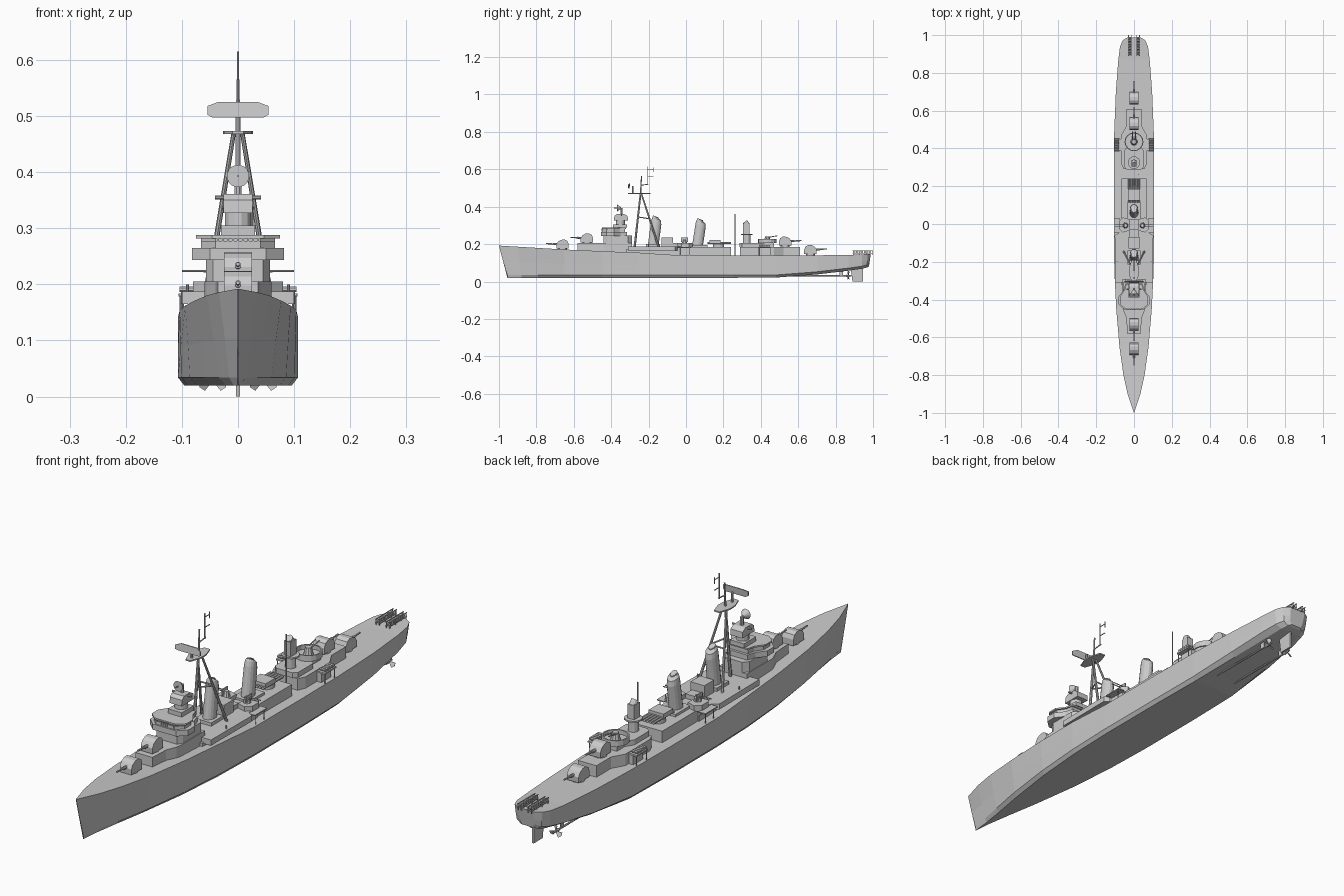
import bpy, bmesh, math
from mathutils import Vector

def finish(name, bm):
    bmesh.ops.recalc_face_normals(bm, faces=bm.faces)
    me = bpy.data.meshes.new(name)
    bm.to_mesh(me)
    bm.free()
    ob = bpy.data.objects.new(name, me)
    bpy.context.collection.objects.link(ob)
    return ob

def loft(name, rings):
    bm = bmesh.new()
    vs = [[bm.verts.new(p) for p in r] for r in rings]
    n = len(rings[0])
    for a, b in zip(vs, vs[1:]):
        for i in range(n):
            j = (i + 1) % n
            bm.faces.new((a[i], a[j], b[j], b[i]))
    bm.faces.new(vs[0])
    bm.faces.new(vs[-1])
    return finish(name, bm)

def box(name, x0, x1, y0, y1, z0, z1):
    q = [(x0, y0), (x1, y0), (x1, y1), (x0, y1)]
    return loft(name, [[(x, y, z) for x, y in q] for z in (z0, z1)])

def plan(name, half, z0, z1, grow=1.0):
    """Symmetric top-view outline (half, x>0) raised from z0 to z1."""
    pts = half + [(-x, y) for x, y in reversed(half)]
    return loft(name, [[(x, y, z0) for x, y in pts], [(x * grow, y, z1) for x, y in pts]])

def side(name, pts, x0, x1):
    """Side-view outline (y, z) extruded across x."""
    return loft(name, [[(x, y, z) for y, z in pts] for x in (x0, x1)])

def rod(name, a, b, r, r2=None, n=8):
    a, b = Vector(a), Vector(b)
    q = (b - a).to_track_quat('Z', 'Y')
    rings = []
    for c, rad in ((a, r), (b, r if r2 is None else r2)):
        rings.append([c + q @ Vector((rad * math.cos(t), rad * math.sin(t), 0))
                      for t in [2 * math.pi * (i + .5) / n for i in range(n)]])
    return loft(name, rings)

def tub(name, x, y, z0, z1, r, n=12):
    """Open round gun tub with a wall."""
    rr = [(r, z0), (r, z1), (r * .9, z1), (r * .9, z0 + .006)]
    return loft(name, [[(x + a * math.cos(2 * math.pi * i / n), y + a * math.sin(2 * math.pi * i / n), z)
                        for i in range(n)] for a, z in rr])

# Hull: y deck, y keel, deck half width, side half width, bottom half width, deck z, bottom z
stations = [(-1, -.955, .001, .001, .0005, .192, .02), (-.9, -.88, .034, .016, .008, .186, .02),
            (-.8, -.79, .056, .034, .022, .180, .02), (-.65, -.65, .077, .060, .046, .171, .02),
            (-.45, -.45, .094, .086, .074, .162, .02), (-.25, -.25, .104, .101, .09, .154, .02),
            (-.05, -.05, .107, .107, .096, .141, .02), (.25, .25, .107, .107, .096, .14, .02),
            (.48, .48, .105, .105, .092, .14, .021), (.7, .7, .096, .095, .075, .14, .038),
            (.87, .87, .083, .08, .055, .142, .058), (.94, .94, .074, .068, .045, .145, .068),
            (.972, .968, .06, .053, .035, .147, .075), (.988, .978, .035, .03, .02, .148, .08)]
rings = []
for yd, yk, wd, ws, wb, zd, zb in stations:
    zm = zb + (zd - zb) * .5
    half = [(wb, yk, zb), (ws, yk, zb + .014), ((ws * .6 + wd * .4), (yd + yk) / 2, zm), (wd, yd, zd)]
    rings.append(half + [(-x, y, z) for x, y, z in reversed(half)])
loft("hull", rings)

# Rudder, shafts, propellers
side("rudder", [(.88, .075), (.945, .075), (.945, 0), (.89, 0)], -.004, .004)
for s in (-1, 1):
    x = s * .045
    rod("propeller_shaft", (x, .55, .03), (x, .875, .03), .004)
    rod("propeller_hub", (x, .855, .03), (x, .885, .03), .007, .003)
    box("shaft_strut", x - .002, x + .002, .82, .84, .03, .065)
    for k in range(3):
        a = math.radians(90 + 120 * k)
        d, e = Vector((math.cos(a), 0, math.sin(a))), Vector((-math.sin(a), .5, math.cos(a)))
        c = Vector((x, .868, .03))
        ring = [c + d * .004 + e * .003, c + d * .022 + e * .01, c + d * .027, c + d * .022 - e * .01, c + d * .004 - e * .003]
        loft("propeller_blade", [[p + Vector((0, o, 0)) for p in ring] for o in (-.001, .001)])

# Superstructure decks
fore = [(.036, -.58), (.04, -.50), (.056, -.46), (.06, -.44), (.06, -.29)]
plan("forward_deckhouse", fore, .15, .205)
plan("forecastle_side_deck", [(.1, -.31), (.102, -.06), (.078, -.045), (.075, .02)], .165, .187)
plan("inner_deckhouse", [(.07, -.32), (.07, .02)], .135, .17)
plan("midship_deckhouse", [(.065, 0), (.065, .24)], .135, .185)
plan("aft_deckhouse", [(.055, .29), (.068, .32), (.068, .47), (.04, .52), (.04, .61)], .135, .185)
plan("aft_upper_house", [(.035, .285), (.05, .3), (.05, .39), (.03, .42), (.03, .47)], .185, .205)

# Bridge
plan("bridge_block", [(.045, -.44), (.057, -.42), (.057, -.31), (.04, -.29)], .2, .245)
plan("bridge_wings", [(.05, -.455), (.082, -.425), (.082, -.385), (.055, -.35), (.045, -.315)], .243, .265)
plan("bridge_wall", [(.04, -.45), (.066, -.425), (.066, -.385), (.045, -.355), (.04, -.325)], .265, .277)
plan("bridge_roof", [(.046, -.45), (.075, -.425), (.075, -.385), (.05, -.35), (.042, -.32)], .282, .288)
plan("bridge_window_band", [(.04, -.445), (.066, -.42), (.066, -.385), (.045, -.355), (.04, -.325)], .277, .282)
for i in range(-4, 5):
    box("window_post", i * .009 - .0015, i * .009 + .0015, -.452, -.445, .268, .284)
plan("director_base", [(.03, -.39), (.03, -.315)], .288, .305)
rod("director_pedestal", (0, -.35, .3), (0, -.35, .328), .024, n=12)
side("director_house", [(-.385, .327), (-.31, .327), (-.312, .35), (-.33, .361), (-.37, .361), (-.383, .35)], -.026, .026)
rod("rangefinder", (-.041, -.345, .355), (.041, -.345, .355), .004)
rod("dish_support", (0, -.345, .36), (0, -.345, .392), .007)
rod("radar_dish", (0, -.348, .393), (0, -.37, .393), .005, .02, 16)
rod("dish_feed", (0, -.36, .393), (0, -.385, .393), .002)

# Main guns
def turret(name, y, z, d):
    prof = [(.033, .004), (.034, .026), (.024, .042), (.008, .051), (-.012, .052), (-.026, .044), (-.033, .028), (-.033, .004)]
    side(name, [(y + d * u, z + v) for u, v in prof], -.025, .025)
    rod(name + "_base", (0, y, z - .012), (0, y, z + .006), .024, n=16)
    rod(name + "_barrel", (0, y + d * .03, z + .028), (0, y + d * .088, z + .031), .0035)
    rod(name + "_sleeve", (0, y + d * .03, z + .028), (0, y + d * .05, z + .029), .006)
turret("bow_gun", -.66, .172, -1)
turret("upper_bow_gun", -.53, .205, -1)
turret("upper_stern_gun", .53, .188, 1)
turret("stern_gun", .665, .143, 1)

# Funnels, raked aft with a sloping rounded cap
for name, y, zt in (("forward_funnel", -.177, .335), ("aft_funnel", .06, .32)):
    lv = []
    for z, dy, w, l in ((.18, 0, .024, .029), (zt - .02, .018, .022, .027), (zt, .02, .02, .023), (zt + .009, .016, .014, .015)):
        tilt = -.4 if z > .25 else 0
        pts = [(w * math.cos(2 * math.pi * i / 16), l * math.sin(2 * math.pi * i / 16)) for i in range(16)]
        lv.append([(u, y + dy + v, z + tilt * v) for u, v in pts])
    loft(name, lv)
    c = lv[-1]
    loft(name + "_rim", [[(p[0] * .8, p[1], p[2]) for p in c], [(p[0] * .8, p[1], p[2] + .004) for p in c]])
box("funnel_base", -.035, .035, -.215, -.14, .18, .2)
box("aft_funnel_base", -.035, .035, .02, .115, .18, .195)
box("vent_house", -.03, .03, -.13, -.07, .18, .235)
box("vent_house_low", -.024, .024, -.07, -.03, .18, .205)

# Tripod mast with radar
top = (0, -.243, .47)
rod("mast_pole", (0, -.275, .18), top, .0065, .005)
for s in (-1, 1):
    rod("mast_leg", (s * .055, -.145, .18), (s * .008, -.238, .468), .0055, .004)
    rod("mast_brace", (s * .03, -.19, .335), (0, -.256, .345), .003)
rod("mast_cross_brace", (-.03, -.19, .335), (.03, -.19, .335), .003)
plan("mast_platform", [(.01, -.31), (.025, -.27), (.027, -.235), (.012, -.19)], .468, .473)
rod("top_mast", (0, -.243, .47), (0, -.238, .565), .004, .003)
rod("radar_post", (0, -.285, .47), (0, -.285, .51), .005)
outline = [(-.054, .502), (-.045, .497), (.045, .497), (.054, .502), (.054, .518), (.035, .525), (-.035, .525), (-.054, .518)]
loft("search_radar", [[(x, -.296 + k - 5 * x * x, z) for x, z in outline] for k in (0, .004)])
rod("aerial_arm", (0, -.24, .515), (0, -.2, .52), .0025)
rod("aerial_pole", (0, -.205, .515), (0, -.205, .615), .002)
for z in (.56, .6):
    rod("aerial_crossbar", (0, -.205, z), (0, -.175, z), .0018)
rod("aerial_tip", (0, -.175, .585), (0, -.175, .61), .0018)

# Midship twin guns on sponsons
for s in (-1, 1):
    pl = [(.025, -.035), (.06, -.045), (.08, -.025), (.08, .015), (.06, .035), (.025, .025)]
    loft("midship_gun_platform", [[(s * x, y, z) for x, y in pl] for z in (.182, .205)])
    rod("midship_gun_mount", (s * .045, -.008, .2), (s * .045, -.008, .226), .016, .01, 10)
    for o in (-.014, -.002):
        rod("midship_gun_barrel", (s * .04, o, .223), (s * .1, o, .224), .002)
    box("gun_shield", s * .052 - .002, s * .052 + .002, -.026, .01, .21, .235)
    for y in (-.03, .02):
        rod("platform_post", (s * .098, y, .138), (s * .098, y, .182), .0015)
    box("platform_edge", min(s * .075, s * .105), max(s * .075, s * .105), -.045, .03, .18, .184)

# Torpedo tube bank
rod("tube_turntable", (0, .175, .185), (0, .175, .2), .03, n=16)
for i in range(5):
    x = (i - 2) * .013
    rod("torpedo_tube", (x, .115, .206), (x, .24, .206), .006)
box("tube_shield", -.032, .032, .125, .185, .205, .222)

# Aft director, whip pole and gun tub
rod("aft_director_pedestal", (0, .325, .2), (0, .325, .25), .02, n=12)
rod("aft_director_platform", (0, .325, .248), (0, .325, .254), .033, n=12)
box("aft_director_body", -.014, .014, .305, .34, .254, .31)
rod("aft_director_dish", (0, .33, .3), (0, .315, .32), .014, n=12)
rod("whip_pole", (.025, .262, .135), (.025, .262, .362), .0025)
tub("aft_gun_tub", 0, .435, .205, .228, .05, 16)
rod("aft_gun_mount", (0, .435, .205), (0, .435, .24), .02, .012, 10)
for s in (-1, 1):
    rod("aft_gun_barrel", (s * .008, .435, .235), (s * .008, .49, .245), .0025)
    # Side depth charge stowage
    box("charge_platform", s * .092 - .014, s * .092 + .014, .385, .455, .178, .184)
    for y in (.39, .45):
        rod("charge_post", (s * .102, y, .138), (s * .102, y, .18), .002)
    for k in range(5):
        rod("depth_charge", (s * .08, .395 + k * .0125, .191), (s * .104, .395 + k * .0125, .191), .0055)
    box("platform_bracket", s * .075 - .012, s * .075 + .012, .39, .45, .14, .182)
    # Stern charge racks
    for x in (s * .022 - .007, s * .022 + .007):
        for z in (.15, .164):
            box("stern_rack_rail", x - .0015, x + .0015, .89, 1.0, z, z + .003)
        for y in (.895, .93, .965, .995):
            box("stern_rack_post", x - .0015, x + .0015, y - .0015, y + .0015, .142, .166)
    for k in range(7):
        rod("stern_charge", (s * .022 - .006, .9 + k * .014, .158), (s * .022 + .006, .9 + k * .014, .158), .006)
    # Boats' davits by the forward funnel
    rod("davit", (s * .09, -.2, .185), (s * .09, -.2, .2), .0025)
